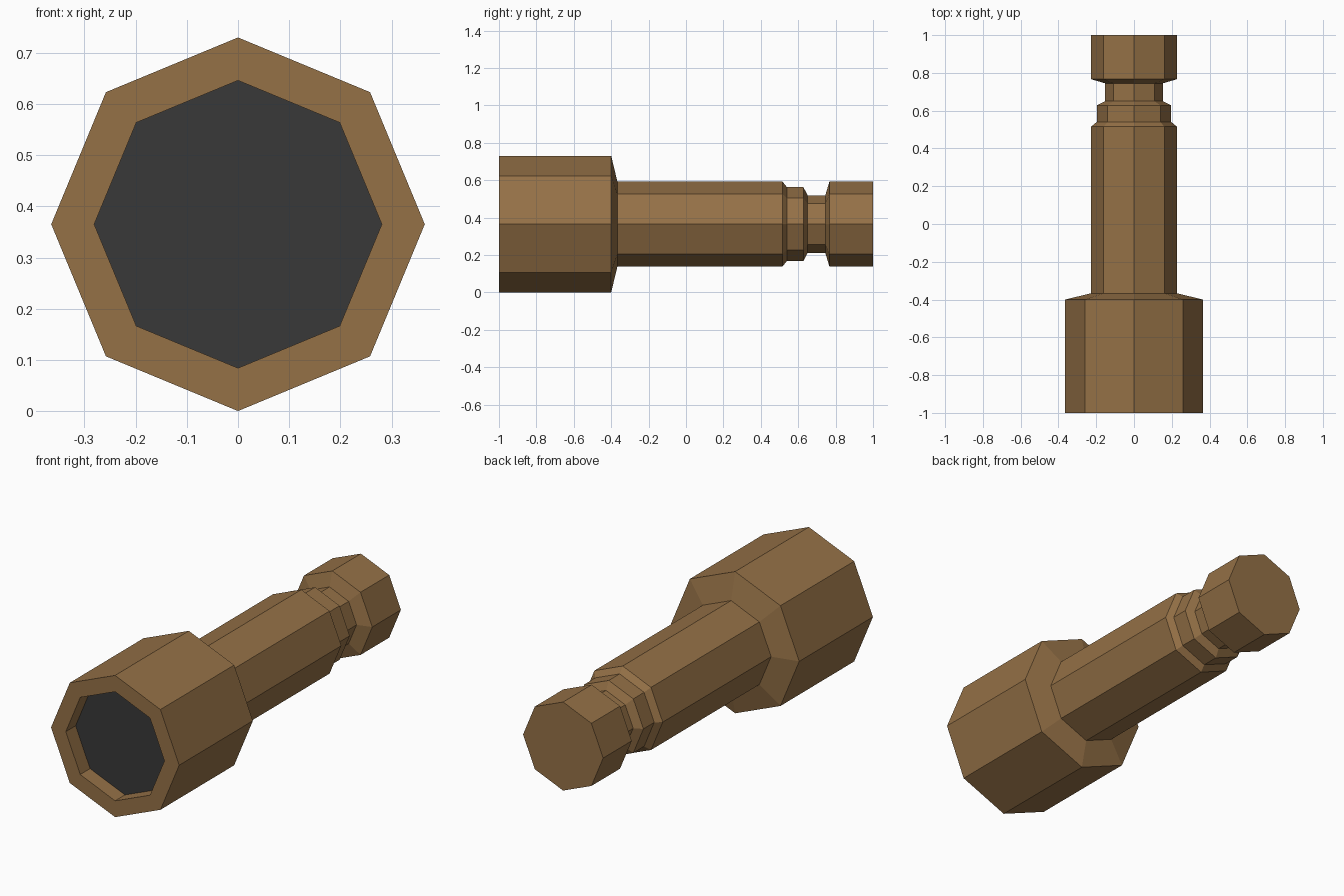
import bpy, bmesh
from math import cos, sin, pi

if "Cube" in bpy.data.objects:
    bpy.data.objects.remove(bpy.data.objects["Cube"])

SIDES = 8
AXIS_Z = 0.365


def material(name, rgb):
    m = bpy.data.materials.new(name)
    m.diffuse_color = (*rgb, 1)
    m.use_nodes = True
    m.node_tree.nodes["Principled BSDF"].inputs["Base Color"].default_value = m.diffuse_color
    return m


def lathe(name, profile, mat, cap_front=False, cap_back=False):
    """Spin (radius, y) points around the flashlight axis, flat faced."""
    bm = bmesh.new()
    rings = [[bm.verts.new((r * cos(2 * pi * k / SIDES), y,
                            AXIS_Z + r * sin(2 * pi * k / SIDES)))
              for k in range(SIDES)] for r, y in profile]
    for a, b in zip(rings, rings[1:]):
        for k in range(SIDES):
            n = (k + 1) % SIDES
            bm.faces.new((a[k], b[k], b[n], a[n]))
    if cap_front:
        bm.faces.new(rings[0])
    if cap_back:
        bm.faces.new(rings[-1][::-1])
    mesh = bpy.data.meshes.new(name)
    bm.to_mesh(mesh)
    bm.free()
    mesh.materials.append(mat)
    ob = bpy.data.objects.new(name, mesh)
    bpy.context.collection.objects.link(ob)
    return ob


brown = material("brown", (0.30, 0.165, 0.062))
dark = material("dark_glass", (0.04, 0.04, 0.04))

# Body: recess wall, rim, head, shoulder, handle, two grooves, tail cap
lathe("flashlight_body", [
    (0.281, -0.92), (0.281, -1.0), (0.365, -1.0), (0.365, -0.40),
    (0.228, -0.367), (0.228, 0.515), (0.197, 0.54), (0.197, 0.628),
    (0.154, 0.65), (0.154, 0.745), (0.228, 0.767), (0.228, 1.0),
], brown, cap_back=True)

# Lens: dark disc closing the recess
lathe("lens", [(0.281, -0.92)], dark, cap_front=True)
